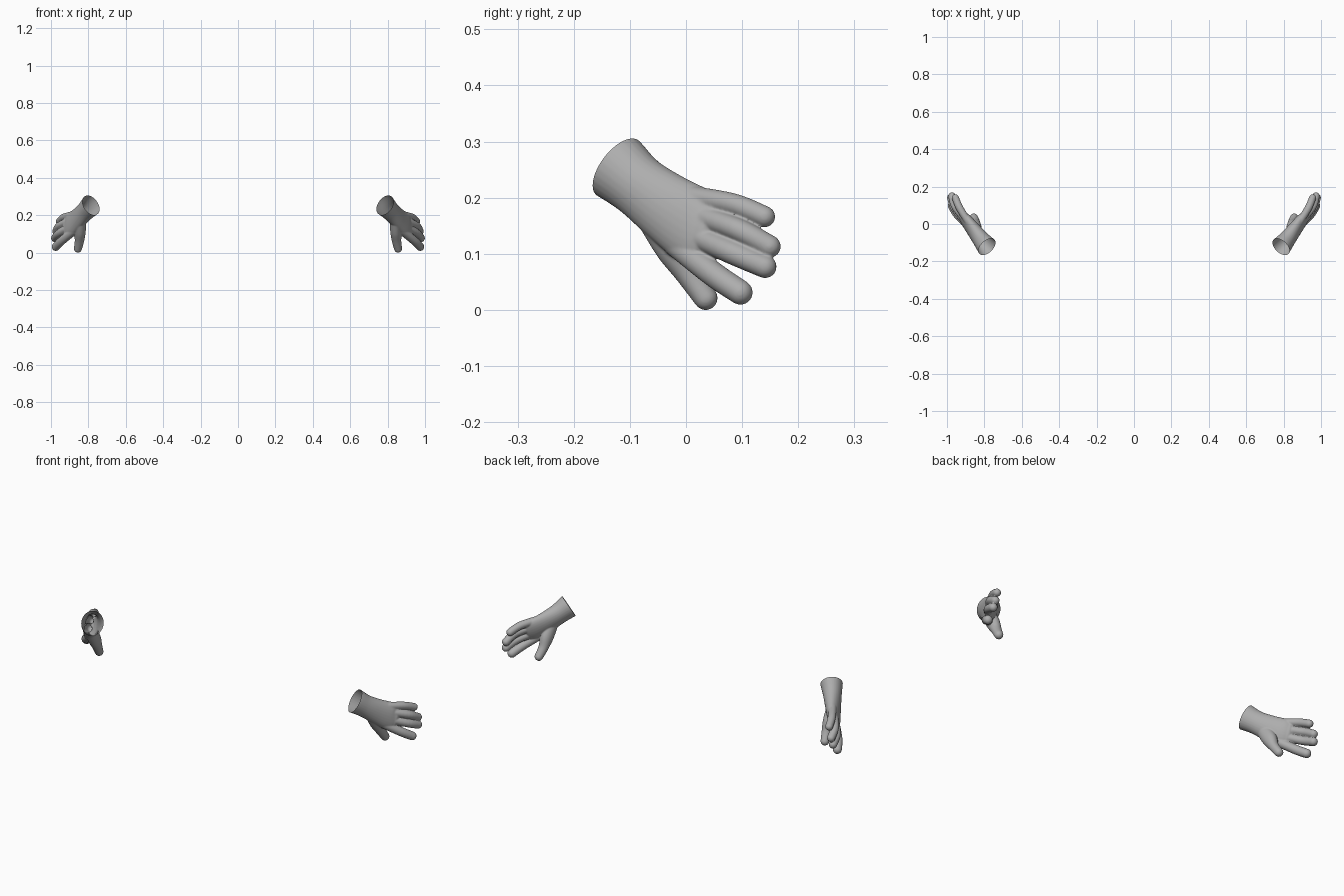
import bpy, bmesh, math
from mathutils import Vector as V

if "Cube" in bpy.data.objects:
    bpy.data.objects.remove(bpy.data.objects["Cube"])

N = 28
RIM = V((0.786, -0.122, 0.253))            # centre of the cuff opening
AXIS = V((0.55, 0.65, -0.52)).normalized()  # arm direction at the cuff
bm = bmesh.new()


def spline(a, b, c, d, t):
    return [0.5 * (2*q + (r-p)*t + (2*p-5*q+4*r-s)*t*t + (3*q-p-3*r+s)*t**3)
            for p, q, r, s in zip(a, b, c, d)]


def tube(keys, wide, round_start=True):
    """Smooth elliptical tube: keys are (x, y, z, half width, half thickness)."""
    k = [keys[0]] + keys + [keys[-1]]
    secs = []
    for i in range(len(keys) - 1):
        secs += [spline(*k[i:i+4], j / 6) for j in range(6)]
    secs.append(list(keys[-1]))

    def cap(s, direction):
        out = []
        for j in range(1, 7):
            a = j / 6 * math.radians(86)
            p = V(s[:3]) + direction * math.sin(a) * s[4]
            out.append([*p, s[3] * math.cos(a), s[4] * math.cos(a)])
        return out

    tan = lambda a, b: (V(b[:3]) - V(a[:3])).normalized()
    end = cap(secs[-1], tan(secs[-2], secs[-1]))
    start = cap(secs[0], tan(secs[1], secs[0]))[::-1] if round_start else []
    secs = start + secs + end
    rings = []
    for i, s in enumerate(secs):
        t = tan(secs[max(i-1, 0)], secs[min(i+1, len(secs)-1)])
        u = (wide - t * wide.dot(t)).normalized()
        v = t.cross(u)
        rings.append([bm.verts.new(V(s[:3]) + u * s[3] * math.cos(2*math.pi*j/N)
                                   + v * s[4] * math.sin(2*math.pi*j/N)) for j in range(N)])
    for a, b in zip(rings, rings[1:]):
        for j in range(N):
            bm.faces.new((a[j], a[(j+1) % N], b[(j+1) % N], b[j]))
    bm.faces.new(rings[0][::-1])
    bm.faces.new(rings[-1])


# cuff, wrist and palm
up = V((0.1, 0.5, 0.86))
tube([(*(RIM - AXIS * 0.03), 0.064, 0.057),
      (*RIM, 0.062, 0.055),
      (0.818, -0.083, 0.220, 0.056, 0.046),
      (0.857, -0.033, 0.182, 0.062, 0.038),
      (0.893, 0.013, 0.152, 0.068, 0.031),
      (0.912, 0.034, 0.142, 0.060, 0.024)], up, False)

# fingers: base, middle, tip centre and radius
fingers = [
    ((0.885, 0.010, 0.202), (0.932, 0.085, 0.188), (0.955, 0.140, 0.166), 0.0195),
    ((0.890, 0.010, 0.172), (0.954, 0.090, 0.144), (0.973, 0.149, 0.113), 0.0205),
    ((0.890, 0.000, 0.139), (0.957, 0.080, 0.103), (0.979, 0.141, 0.077), 0.0210),
    ((0.875, -0.020, 0.118), (0.942, 0.048, 0.064), (0.974, 0.097, 0.031), 0.0225),
]
for a, b, c, r in fingers:
    tube([(*a, r * .98, r), (*b, r, r * 1.02), (*c, r * .98, r * .98)], up)

# thumb with its fleshy base
tube([(0.842, -0.052, 0.165, 0.036, 0.030),
      (0.845, -0.018, 0.110, 0.036, 0.030),
      (0.848, 0.008, 0.062, 0.025, 0.025),
      (0.856, 0.035, 0.021, 0.0215, 0.0215)], V((0.2, 0.85, 0.5)))

bmesh.ops.recalc_face_normals(bm, faces=bm.faces)
mesh = bpy.data.meshes.new("glove_parts")
bm.to_mesh(mesh)
bm.free()
parts = bpy.data.objects.new("glove_parts", mesh)
bpy.context.collection.objects.link(parts)

# fuse into one soft skin
rm = parts.modifiers.new("fuse", 'REMESH')
rm.mode = 'VOXEL'
rm.voxel_size = 0.0025
sm = parts.modifiers.new("soften", 'SMOOTH')
sm.factor = 0.5
sm.iterations = 12
bpy.context.view_layer.update()
dg = bpy.context.evaluated_depsgraph_get()
skin = bpy.data.meshes.new_from_object(parts.evaluated_get(dg))
bpy.data.objects.remove(parts)

# darker grey cloth
cloth = bpy.data.materials.new("grey_cloth")
cloth.diffuse_color = (0.42, 0.42, 0.42, 1)
cloth.use_nodes = True
cloth.node_tree.nodes["Principled BSDF"].inputs["Base Color"].default_value = cloth.diffuse_color

# open the cuff, then make the right glove and its mirror image
for name, side in (("right_glove", 1), ("left_glove", -1)):
    g = bmesh.new()
    g.from_mesh(skin)
    bmesh.ops.bisect_plane(g, geom=g.verts[:] + g.edges[:] + g.faces[:],
                           plane_co=RIM, plane_no=AXIS, clear_inner=True)
    if side < 0:
        for v in g.verts:
            v.co.x *= -1
        bmesh.ops.reverse_faces(g, faces=g.faces)
    for f in g.faces:
        f.smooth = True
        f.material_index = 0
    m = bpy.data.meshes.new(name)
    g.to_mesh(m)
    g.free()
    m.materials.append(cloth)
    bpy.context.collection.objects.link(bpy.data.objects.new(name, m))
